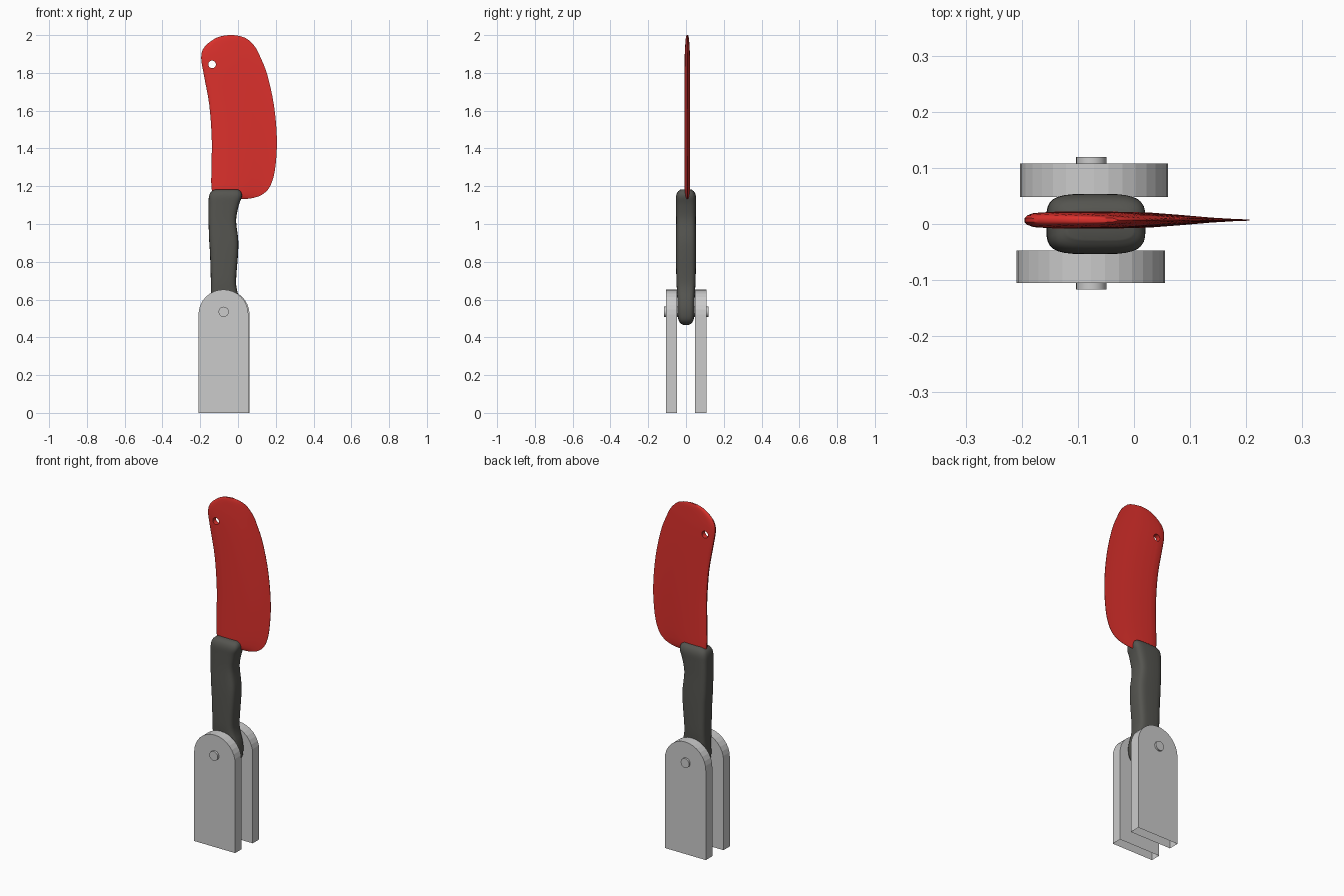
import bpy, bmesh
from math import cos, sin, pi, copysign

if "Cube" in bpy.data.objects:
    bpy.data.objects.remove(bpy.data.objects["Cube"])


def material(name, rgb):
    m = bpy.data.materials.new(name)
    m.diffuse_color = (*rgb, 1)
    m.use_nodes = True
    m.node_tree.nodes["Principled BSDF"].inputs["Base Color"].default_value = m.diffuse_color
    return m


def make(name, bm, mat=None, angle=35):
    bmesh.ops.recalc_face_normals(bm, faces=bm.faces)
    me = bpy.data.meshes.new(name)
    bm.to_mesh(me)
    bm.free()
    ob = bpy.data.objects.new(name, me)
    bpy.context.collection.objects.link(ob)
    if mat:
        me.materials.append(mat)
    smooth(ob, angle)
    return ob


def smooth(ob, angle):
    bpy.ops.object.select_all(action='DESELECT')
    ob.select_set(True)
    bpy.context.view_layer.objects.active = ob
    bpy.ops.object.shade_smooth_by_angle(angle=angle * pi / 180)


def spline(pts, n):
    """Catmull-Rom interpolation of station tuples."""
    out = []
    for i in range(len(pts) - 1):
        a, b, c, d = (pts[max(i - 1, 0)], pts[i], pts[i + 1],
                      pts[min(i + 2, len(pts) - 1)])
        for k in range(n):
            t = k / n
            out.append([q + 0.5 * t * (r - p + t * (2 * p - 5 * q + 4 * r - s
                        + t * (3 * (q - r) + s - p)))
                        for p, q, r, s in zip(a, b, c, d)])
    out.append(list(pts[-1]))
    return out


def loft(stations, section, n=4):
    """Skin the closed sections given for each station and cap both ends."""
    bm = bmesh.new()
    rings = [[bm.verts.new(p) for p in section(*s)] for s in spline(stations, n)]
    for r0, r1 in zip(rings, rings[1:]):
        for i in range(len(r0)):
            j = (i + 1) % len(r0)
            bm.faces.new((r0[i], r0[j], r1[j], r1[i]))
    bm.faces.new(rings[0])
    bm.faces.new(rings[-1])
    return bm


def cylinder_y(name, x, z, r, y0, y1, seg=24):
    bm = bmesh.new()
    ring = [bm.verts.new((x + r * cos(2 * pi * i / seg), y0,
                          z + r * sin(2 * pi * i / seg))) for i in range(seg)]
    f = bm.faces.new(ring)
    ext = bmesh.ops.extrude_face_region(bm, geom=[f], use_keep_orig=True)
    bmesh.ops.translate(bm, vec=(0, y1 - y0, 0),
                        verts=[v for v in ext['geom'] if isinstance(v, bmesh.types.BMVert)])
    return make(name, bm)


red = material("blade_red", (0.72, 0.03, 0.025))
dark = material("handle_dark", (0.09, 0.09, 0.08))

# Blade: thick rounded spine on the left, thin cutting edge on the right
WEDGE = [(0, .004), (.015, .009), (.05, .013), (.14, .015), (.3, .015), (.48, .0135),
         (.65, .009), (.8, .0045), (.92, .002), (1, .001)]


def blade_section(z, xl, xr, g):
    side = [(xl + (xr - xl) * u, h * g) for u, h in WEDGE]
    return ([(x, .007 + h, z) for x, h in side]
            + [(x, .007 - h, z) for x, h in reversed(side)])


blade = make("blade", loft([
    (1.132, -.10, .02, .6), (1.136, -.12, .07, .75), (1.155, -.132, .127, .95),
    (1.20, -.141, .17, 1), (1.29, -.141, .196, 1), (1.447, -.139, .206, 1),
    (1.63, -.152, .19, 1), (1.79, -.181, .155, 1), (1.88, -.195, .12, .95),
    (1.934, -.18, .093, .8), (1.977, -.13, .052, .6), (1.994, -.09, .012, .4),
    (2.0, -.05, -.025, .25)], blade_section), red)

# Hanging hole near the tip of the blade
cutter = cylinder_y("hole_cutter", -.137, 1.845, .02, -.1, .1)
cutter.hide_render = True
mod = blade.modifiers.new("hole", 'BOOLEAN')
mod.operation, mod.object, mod.solver = 'DIFFERENCE', cutter, 'EXACT'
bpy.context.view_layer.objects.active = blade
bpy.ops.object.modifier_apply(modifier="hole")
bpy.data.objects.remove(cutter)
smooth(blade, 40)


# Handle: rounded-rectangle sections with finger grooves on the right
def handle_section(z, xl, xr, hy, seg=32):
    def power(v):
        return copysign(abs(v) ** 0.5, v)
    cx, hx = (xl + xr) / 2, (xr - xl) / 2
    return [(cx + hx * power(cos(a)), hy * power(sin(a)), z)
            for a in (2 * pi * i / seg for i in range(seg))]


make("handle", loft([
    (.465, -.10, -.04, .012), (.475, -.125, -.008, .030), (.50, -.140, .012, .042),
    (.55, -.146, .018, .046), (.60, -.145, .010, .046), (.65, -.144, -.005, .048),
    (.705, -.144, -.010, .051), (.84, -.148, .000, .053), (.92, -.153, .001, .053),
    (1.02, -.156, -.010, .052), (1.097, -.156, .004, .053), (1.144, -.154, .020, .053),
    (1.17, -.143, .016, .044), (1.183, -.120, .000, .028)], handle_section), dark, 50)


# Side plates: round-topped slabs left open at the bottom
def plate(name, cx, y0, y1, r=.132, zc=.521, seg=16):
    outline = ([(cx + r, 0)] + [(cx + r * cos(pi * i / seg), zc + r * sin(pi * i / seg))
                                for i in range(seg + 1)] + [(cx - r, 0)])
    bm = bmesh.new()
    a, b = ([bm.verts.new((x, y, z)) for x, z in outline] for y in (y0, y1))
    bm.faces.new(a)
    bm.faces.new(b)
    for i in range(len(a) - 1):
        bm.faces.new((a[i], a[i + 1], b[i + 1], b[i]))
    make(name, bm, angle=5)


plate("front_plate", -.077, -.105, -.047)
plate("back_plate", -.071, .048, .108)

# Pivot pin through both plates and the handle
cylinder_y("pivot_pin", -.076, .535, .027, -.117, .119)
